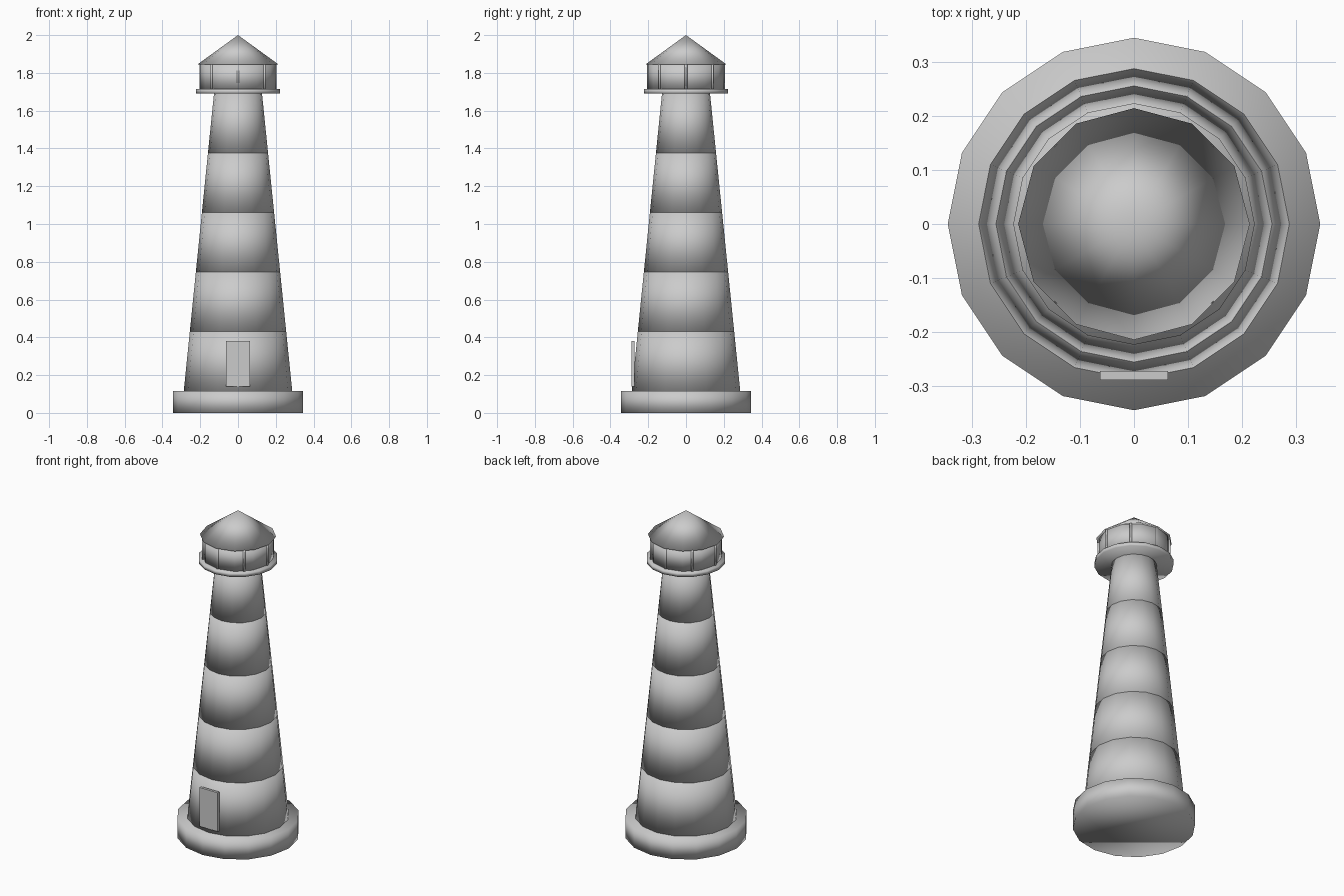
import bpy, bmesh, math
from mathutils import Matrix

if "Cube" in bpy.data.objects:
    bpy.data.objects.remove(bpy.data.objects["Cube"])


def frustum(name, sides, r_low, r_high, z_low, z_high, x=0, y=0):
    """Closed, fully smooth-shaded tapered cylinder."""
    bm = bmesh.new()
    bmesh.ops.create_cone(bm, cap_ends=True, segments=sides,
                          radius1=r_low, radius2=r_high, depth=z_high - z_low,
                          matrix=Matrix.Translation((x, y, (z_low + z_high) / 2)))
    for f in bm.faces:
        f.smooth = True
    return finish(name, bm)


def box(name, lo, hi):
    """Flat-shaded box between two corners."""
    bm = bmesh.new()
    bmesh.ops.create_cube(bm, size=1)
    for v in bm.verts:
        v.co = [lo[i] + (v.co[i] + 0.5) * (hi[i] - lo[i]) for i in range(3)]
    return finish(name, bm)


def finish(name, bm):
    mesh = bpy.data.meshes.new(name)
    bm.to_mesh(mesh)
    bm.free()
    ob = bpy.data.objects.new(name, mesh)
    bpy.context.collection.objects.link(ob)
    return ob


# Foundation
BASE_TOP, BAND_H = 0.117, 0.315
frustum("foundation", 16, 0.344, 0.344, 0, BASE_TOP)

# Five tapering tower bands
for i in range(5):
    z = BASE_TOP + i * BAND_H
    r = 0.287 - 0.032 * i
    frustum(f"tower_band_{i + 1}", 16, r, r - 0.032, z, z + BAND_H)

# Door on the front
box("door", (-0.063, -0.288, 0.14), (0.063, -0.272, 0.38))

# Gallery deck and lantern room
frustum("gallery_deck", 16, 0.223, 0.223, 1.69, 1.714)
frustum("lantern_room", 12, 0.2, 0.2, 1.714, 1.847)

# Lantern posts
for i in range(8):
    a = i * math.pi / 4
    frustum(f"lantern_post_{i + 1}", 6, 0.007, 0.007, 1.714, 1.847,
            0.199 * math.cos(a), 0.199 * math.sin(a))

# Conical roof
frustum("roof", 12, 0.214, 0, 1.845, 2.0)
